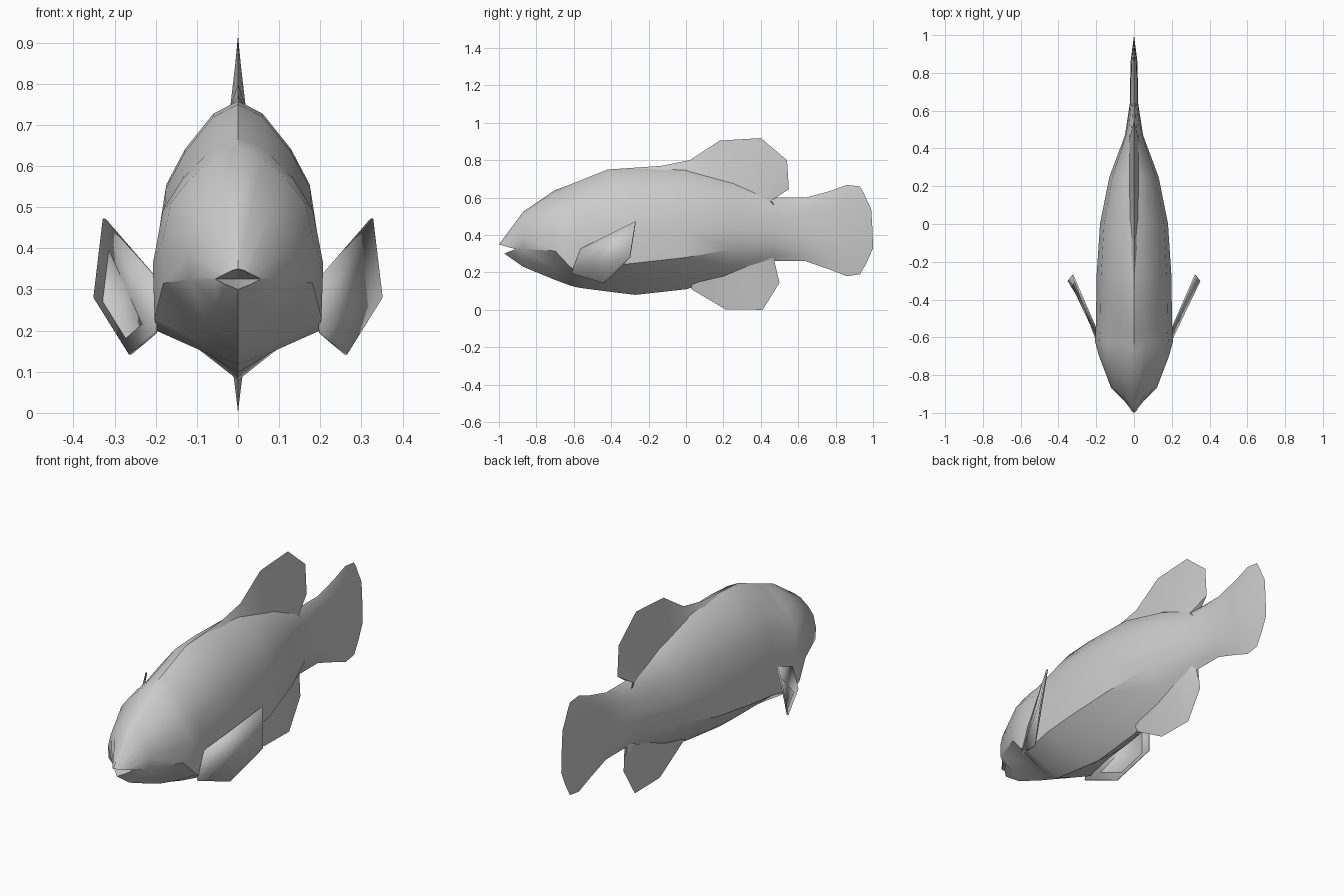
import bpy, bmesh, math

if "Cube" in bpy.data.objects:
    bpy.data.objects.remove(bpy.data.objects["Cube"])

grey = bpy.data.materials.new("grey")
grey.diffuse_color = (0.6, 0.6, 0.6, 1)
grey.use_nodes = True
grey.node_tree.nodes["Principled BSDF"].inputs["Base Color"].default_value = grey.diffuse_color


def finish(name, bm, angle):
    bmesh.ops.remove_doubles(bm, verts=bm.verts, dist=0.0005)
    bmesh.ops.recalc_face_normals(bm, faces=bm.faces)
    mesh = bpy.data.meshes.new(name)
    bm.to_mesh(mesh)
    bm.free()
    mesh.materials.append(grey)
    ob = bpy.data.objects.new(name, mesh)
    bpy.context.collection.objects.link(ob)
    bpy.ops.object.select_all(action='DESELECT')
    ob.select_set(True)
    bpy.context.view_layer.objects.active = ob
    bpy.ops.object.shade_smooth_by_angle(angle=math.radians(angle))
    return ob


def add_strip(bm, a, b):
    """Quads between two point rows, on both sides of the middle plane."""
    for s in (1, -1):
        va = [bm.verts.new((s * x, y, z)) for x, y, z in a]
        vb = [bm.verts.new((s * x, y, z)) for x, y, z in b]
        for i in range(len(a) - 1):
            bm.faces.new((va[i], va[i + 1], vb[i + 1], vb[i]))


# Body cross-section: (width share, height share) from the back down to the belly crease
UPPER = [(0, 1), (.3, .94), (.65, .77), (.88, .6), (1, .3), (.98, 0)]


def section(y, top, width, crease, bottom):
    pts = [(width * u, y, crease + (top - crease) * v) for u, v in UPPER]
    return pts + [(width * .42, y, bottom + (crease - bottom) * .38), (0, y, bottom)]


# Stations: y, back height, half width, crease height, belly height
STATIONS = [
    (-.87, .525, .12, .325, .23), (-.7, .64, .185, .315, .16),
    (-.62, .67, .207, .23, .13), (-.57, .69, .203, .2, .118),
    (-.42, .75, .2, .235, .098), (-.27, .758, .198, .25, .08),
    (0, .755, .18, .28, .11), (.25, .69, .13, .325, .185),
    (.47, .6, .048, .345, .26), (.64, .6, .022, .345, .26),
    (.77, .635, .02, .335, .215), (.86, .668, .018, .33, .18)]

# Lip loop, upper jaw tip to mouth corner to lower jaw tip
lips = [(0, -1, .35), (.012, -.99, .347), (.025, -.97, .341), (.037, -.95, .335),
        (.047, -.93, .33), (.055, -.91, .325), (.03, -.945, .312), (0, -.97, .3)]
# Rear edge of the tail fin
tail_edge = [(0, .93, .66), (0, .95, .625), (0, .97, .58), (0, .99, .54),
             (0, .997, .43), (0, 1, .33), (0, .965, .25), (0, .93, .19)]

# Body, jaws and tail in one loft, with a sunken mouth
bm = bmesh.new()
rings = [[(0, -.82, .325)] * 8, lips] + [section(*s) for s in STATIONS] + [tail_edge]
for a, b in zip(rings[1:], rings[2:]):
    add_strip(bm, a, b)
for s in (1, -1):
    throat = bm.verts.new((0, -.82, .325))
    row = [bm.verts.new((s * x, y, z)) for x, y, z in lips]
    for p, q in zip(row, row[1:]):
        bm.faces.new((throat, p, q))
finish("body", bm, 35)


# Middle fins: a wedge from a buried base to a thin outer edge
def wedge_fin(name, edge, base, width):
    bm = bmesh.new()
    add_strip(bm, [(0, y, z) for y, z in edge], [(width, y, z) for y, z in base])
    finish(name, bm, 35)


wedge_fin("dorsal_fin",
          [(-.42, .75), (-.13, .77), (.02, .8), (.18, .905), (.4, .918),
           (.54, .8), (.55, .645), (.47, .595)],
          [(-.42, .72), (-.13, .735), (.02, .725), (.18, .69), (.3, .65),
           (.42, .6), (.45, .58), (.47, .56)], .025)
wedge_fin("anal_fin",
          [(.03, .11), (.21, .003), (.41, 0), (.5, .145), (.47, .27)],
          [(.03, .14), (.2, .18), (.32, .23), (.42, .26), (.46, .28)], .022)

# Side fins, mirrored across the middle
bm = bmesh.new()
outline = [(.195, -.57, .322), (.325, -.27, .472), (.348, -.3, .28),
           (.262, -.44, .142), (.2, -.61, .195)]
bm.faces.new([bm.verts.new(p) for p in outline])
fins = finish("side_fins", bm, 30)
solid = fins.modifiers.new("thickness", 'SOLIDIFY')
solid.thickness = .008
solid.offset = 0
fins.modifiers.new("mirror", 'MIRROR')
